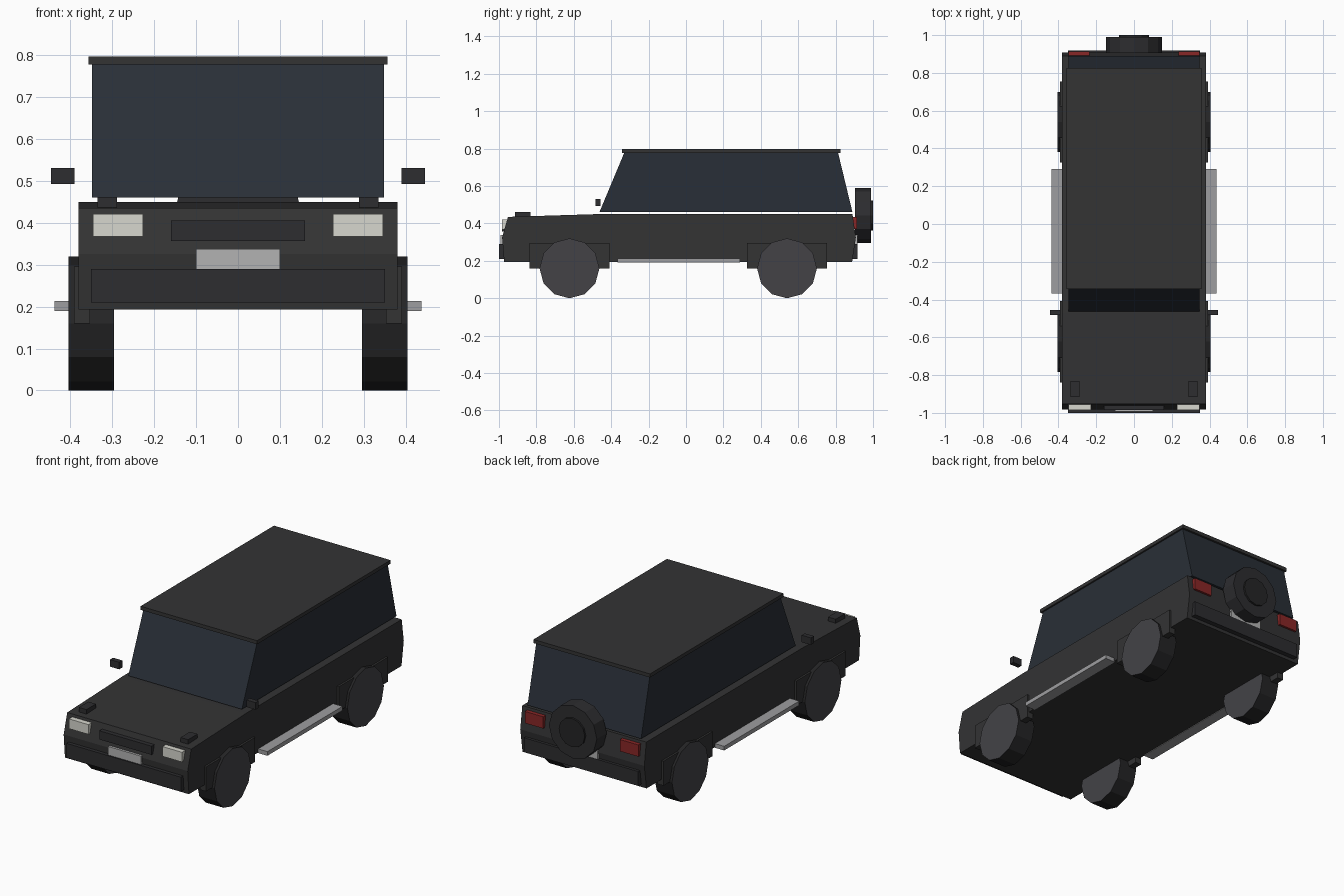
import bpy, bmesh, math
from mathutils import Matrix

if "Cube" in bpy.data.objects:
    bpy.data.objects.remove(bpy.data.objects["Cube"])


def mat(name, r, g, b):
    m = bpy.data.materials.new(name)
    m.diffuse_color = (r, g, b, 1)
    m.use_nodes = True
    m.node_tree.nodes["Principled BSDF"].inputs["Base Color"].default_value = m.diffuse_color
    return m


PAINT = mat("paint", 0.033, 0.033, 0.034)
TRIM = mat("trim", 0.026, 0.026, 0.029)
RUBBER = mat("rubber", 0.018, 0.018, 0.019)
HUB = mat("wheel_face", 0.056, 0.055, 0.062)
GLASS = mat("glass", 0.022, 0.028, 0.038)
LAMP = mat("lamp", 0.68, 0.68, 0.62)
PLATE = mat("plate", 0.45, 0.45, 0.45)
STEEL = mat("steel", 0.34, 0.34, 0.35)
RED = mat("tail_red", 0.25, 0.02, 0.02)


def finish(name, bm, *mats):
    bmesh.ops.recalc_face_normals(bm, faces=bm.faces)
    me = bpy.data.meshes.new(name)
    bm.to_mesh(me)
    bm.free()
    for m in mats:
        me.materials.append(m)
    ob = bpy.data.objects.new(name, me)
    bpy.context.collection.objects.link(ob)
    return ob


def box(name, x, y, z, m):
    """Box from (min, max) ranges."""
    bm = bmesh.new()
    bmesh.ops.create_cube(bm, size=1)
    for v in bm.verts:
        v.co = [(r[0] + r[1]) / 2 + c * (r[1] - r[0]) for r, c in zip((x, y, z), v.co)]
    return finish(name, bm, m)


def pair(name, x, y, z, m):
    """The same box on both sides of the car."""
    box("right_" + name, x, y, z, m)
    box("left_" + name, (-x[1], -x[0]), y, z, m)


def side_profile(name, half_width, pts, m):
    """Side outline (y, z) extruded across the width."""
    bm = bmesh.new()
    face = bm.faces.new([bm.verts.new((-half_width, y, z)) for y, z in pts])
    ext = bmesh.ops.extrude_face_region(bm, geom=[face])["geom"]
    verts = [g for g in ext if isinstance(g, bmesh.types.BMVert)]
    bmesh.ops.translate(bm, verts=verts, vec=(2 * half_width, 0, 0))
    return finish(name, bm, m)


def disc(name, centre, radius, depth, axis, side_mat, cap_mat):
    """Twelve-sided wheel with its axle along x or y."""
    bm = bmesh.new()
    bmesh.ops.create_cone(bm, cap_ends=True, segments=12, radius1=radius,
                          radius2=radius, depth=depth)
    for f in bm.faces:
        f.material_index = int(len(f.verts) > 4)
    turn = Matrix.Rotation(math.pi / 2, 4, 'Y' if axis == 'x' else 'X')
    bmesh.ops.transform(bm, verts=bm.verts, matrix=Matrix.Translation(centre) @ turn)
    return finish(name, bm, side_mat, cap_mat)


# Main body, cabin glass and roof
side_profile("body", 0.38, [(-0.972, 0.193), (-0.983, 0.325), (-0.952, 0.435), (-0.47, 0.45),
                            (0.89, 0.45), (0.908, 0.325), (0.888, 0.193)], PAINT)
side_profile("cabin_glass", 0.348, [(-0.463, 0.46), (-0.33, 0.778),
                                    (0.813, 0.778), (0.89, 0.46)], GLASS)
box("roof", (-0.357, 0.357), (-0.343, 0.825), (0.777, 0.797), PAINT)

# Front and rear trim
box("front_bumper", (-0.35, 0.35), (-1.0, -0.95), (0.21, 0.29), TRIM)
box("rear_bumper", (-0.35, 0.35), (0.87, 0.918), (0.21, 0.29), TRIM)
box("grille", (-0.16, 0.16), (-0.985, -0.945), (0.357, 0.405), TRIM)
box("front_plate", (-0.1, 0.1), (-0.993, -0.96), (0.29, 0.337), PLATE)
box("rear_plate", (-0.1, 0.1), (0.89, 0.916), (0.29, 0.337), PLATE)

# Lamps, indicators, mirrors, steps
pair("headlight", (0.227, 0.346), (-0.985, -0.945), (0.367, 0.421), LAMP)
pair("tail_light", (0.235, 0.348), (0.88, 0.914), (0.37, 0.435), RED)
pair("indicator", (0.288, 0.335), (-0.915, -0.832), (0.43, 0.461), TRIM)
pair("mirror", (0.39, 0.446), (-0.483, -0.456), (0.492, 0.531), TRIM)
pair("side_step", (0.375, 0.437), (-0.367, 0.29), (0.19, 0.213), STEEL)

# Wheels and arches
for end, y in (("front", -0.623), ("rear", 0.54)):
    pair(end + "_arch", (0.353, 0.391), (y - 0.215, y + 0.215), (0.16, 0.296), PAINT)
    for side, s in (("right", 1), ("left", -1)):
        disc(f"{side}_{end}_wheel", (s * 0.35, y, 0.16), 0.16, 0.108, 'x', RUBBER, HUB)

# Spare wheel
disc("spare_wheel", (0, 0.947, 0.443), 0.147, 0.086, 'y', TRIM, TRIM)
disc("spare_cap", (0, 0.985, 0.443), 0.08, 0.03, 'y', RUBBER, RUBBER)
